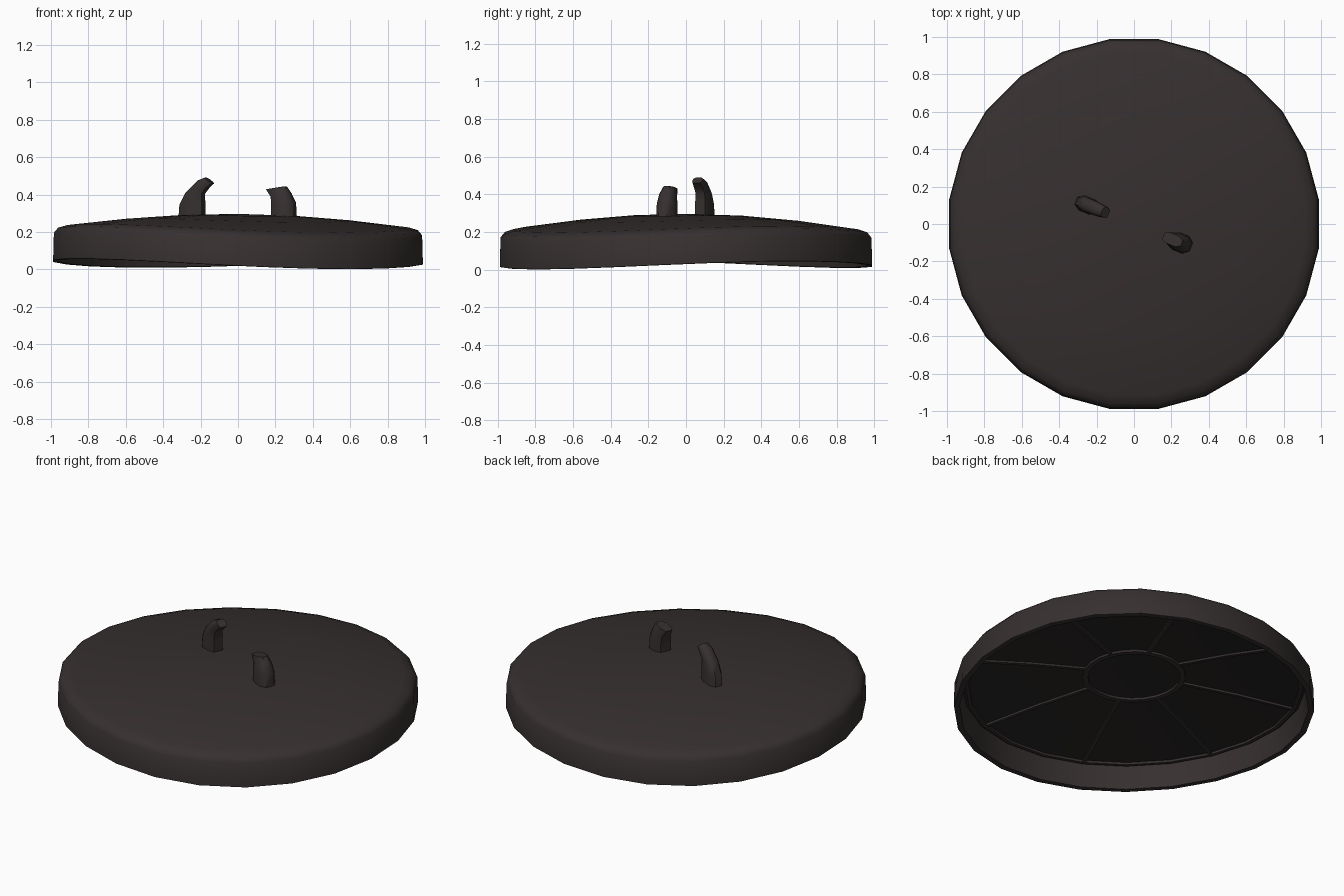
import bpy, bmesh, math
from mathutils import Vector

if "Cube" in bpy.data.objects:
    bpy.data.objects.remove(bpy.data.objects["Cube"])

iron = bpy.data.materials.new("dark iron")
iron.diffuse_color = (0.037, 0.029, 0.029, 1)
iron.use_nodes = True
iron.node_tree.nodes["Principled BSDF"].inputs["Base Color"].default_value = iron.diffuse_color
shadow_iron = bpy.data.materials.new("blackened iron")
shadow_iron.diffuse_color = (0.022, 0.019, 0.018, 1)
shadow_iron.use_nodes = True
shadow_iron.node_tree.nodes["Principled BSDF"].inputs["Base Color"].default_value = shadow_iron.diffuse_color


def warp(v):
    """The old lid is slightly bent: saddle shape plus a small tilt."""
    r2, a = v.x ** 2 + v.y ** 2, math.atan2(v.y, v.x)
    v.z += r2 * 0.023 * math.cos(2 * (a - math.radians(33))) - 0.007 * v.x


def finish(bm, name, mats, angle=40):
    for v in bm.verts:
        warp(v.co)
    bmesh.ops.recalc_face_normals(bm, faces=bm.faces)
    me = bpy.data.meshes.new(name)
    bm.to_mesh(me)
    bm.free()
    ob = bpy.data.objects.new(name, me)
    bpy.context.collection.objects.link(ob)
    for m in mats:
        me.materials.append(m)
    bpy.ops.object.select_all(action='DESELECT')
    ob.select_set(True)
    bpy.context.view_layer.objects.active = ob
    bpy.ops.object.shade_smooth_by_angle(angle=math.radians(angle))
    return ob


def lathe(bm, profile, n, closed=False):
    rings = []
    for r, z in profile:
        if r == 0:
            rings.append([bm.verts.new((0, 0, z))] * n)
        else:
            rings.append([bm.verts.new((r * math.cos(2 * math.pi * (i + .5) / n),
                                        r * math.sin(2 * math.pi * (i + .5) / n), z)) for i in range(n)])
    pairs = list(zip(rings, rings[1:])) + ([(rings[-1], rings[0])] if closed else [])
    for a, b in pairs:
        for i in range(n):
            j = (i + 1) % n
            vs = list(dict.fromkeys([a[i], a[j], b[j], b[i]]))
            bm.faces.new(vs)


# domed lid with hollow underside
bm = bmesh.new()
lathe(bm, [(0, .297), (.3, .288), (.6, .262), (.92, .219), (.97, .203), (.993, .175), (.997, .03),
           (.99, .028), (.965, .03), (.95, .17), (.6, .203), (.3, .222), (0, .224)], 24)
bmesh.ops.recalc_face_normals(bm, faces=bm.faces)
for f in bm.faces:
    c = f.calc_center_median()
    if f.normal.z < -0.5 and c.z > 0.1:
        f.material_index = 1
finish(bm, "lid", [iron, shadow_iron])

# hub ring and outer ring under the lid
for name, r0, r1, z in (("hub_ring", .255, .285, .223), ("outer_ring", .915, .935, .174)):
    bm = bmesh.new()
    lathe(bm, [(r0, z + .02), (r0, z - .014), (r1, z - .014), (r1, z + .02)], 24, True)
    finish(bm, name, [iron])

# eight radial ribs
bm = bmesh.new()
for k in range(8):
    a = math.radians(22.5 + 45 * k)
    u, w = Vector((math.cos(a), math.sin(a), 0)), Vector((-math.sin(a), math.cos(a), 0)) * .01
    ends = []
    for r, z in ((.28, .223), (.6, .203), (.925, .172)):
        p = u * r
        ends.append([bm.verts.new(p + s * w + Vector((0, 0, z + dz)))
                     for s, dz in ((-1, .02), (-1, -.012), (1, -.012), (1, .02))])
    for a0, b0 in zip(ends, ends[1:]):
        for i in range(4):
            bm.faces.new((a0[i], a0[(i + 1) % 4], b0[(i + 1) % 4], b0[i]))
    bm.faces.new(ends[0])
    bm.faces.new(ends[-1])
finish(bm, "underside_ribs", [iron])


# two broken handle stubs: loops of (inner, outer) points along a curved path
def stub(name, side, sections):
    a = math.radians(158 if side > 0 else -22)
    u, w = Vector((math.cos(a), math.sin(a), 0)), Vector((-math.sin(a), math.cos(a), 0))
    bm = bmesh.new()
    loops = []
    for si, zi, so, zo, width in sections:
        inner, outer = u * si + Vector((0, 0, zi)), u * so + Vector((0, 0, zo))
        loops.append([bm.verts.new(inner.lerp(outer, t) + w * (h * width))
                      for t, h in ((0, -.7), (.3, -1), (.75, -1), (1, -.5), (1, .5), (.75, 1), (.3, 1), (0, .7))])
    for l0, l1 in zip(loops, loops[1:]):
        for i in range(8):
            j = (i + 1) % 8
            bm.faces.new((l0[i], l0[j], l1[j], l1[i]))
    bm.faces.new(loops[0])
    bm.faces.new(loops[-1])
    finish(bm, name, [iron], 50)


stub("handle_stub_left", 1, [(.20, .27, .335, .27, .043), (.20, .36, .33, .345, .04),
                             (.20, .405, .295, .41, .037), (.175, .435, .225, .475, .035),
                             (.145, .46, .185, .49, .028)])
stub("handle_stub_right", -1, [(.205, .27, .33, .27, .05), (.205, .34, .325, .36, .048),
                               (.20, .39, .30, .41, .042), (.17, .43, .275, .447, .03)])
